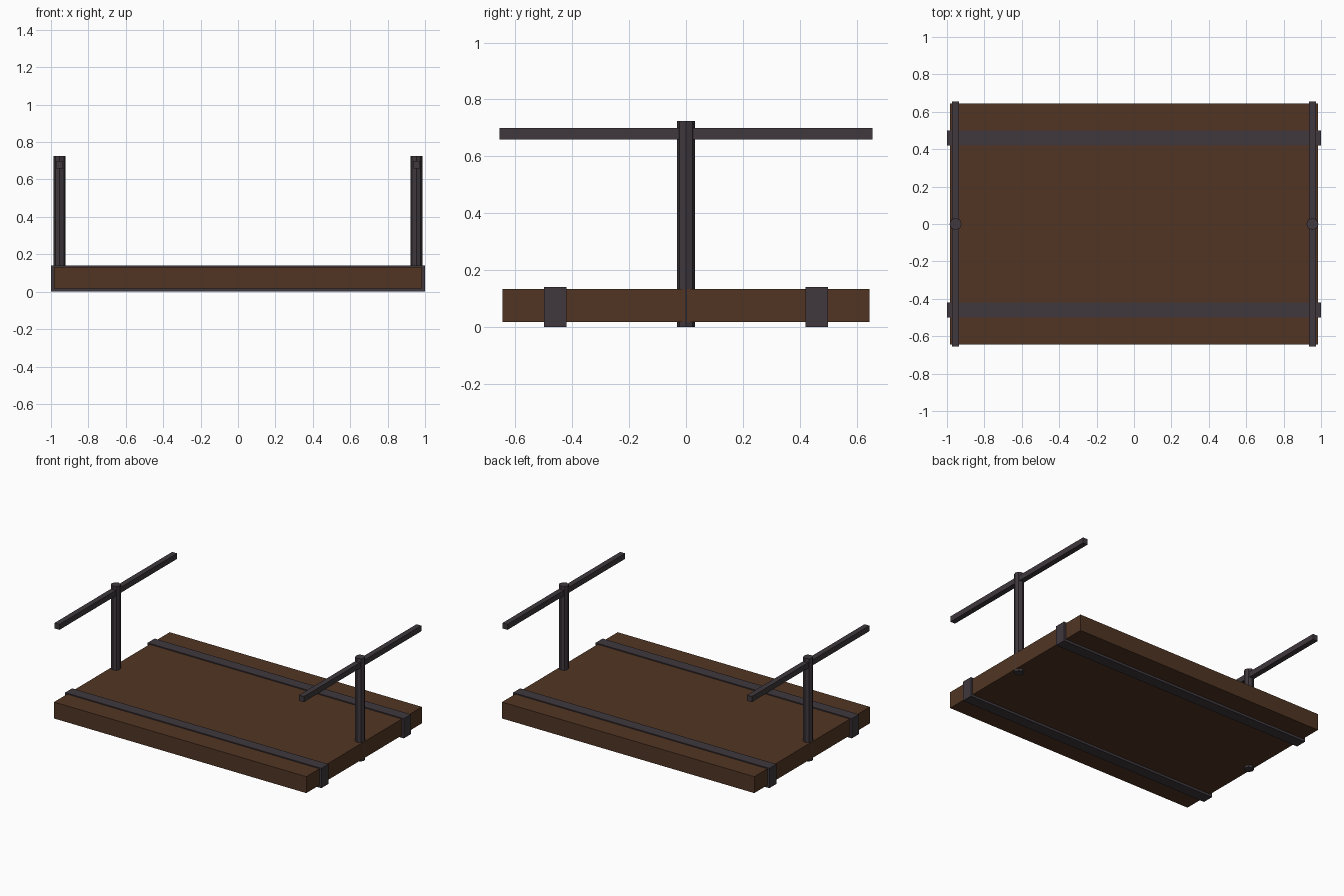
import bpy
import math

if "Cube" in bpy.data.objects:
    bpy.data.objects.remove(bpy.data.objects["Cube"])


def material(name, rgb):
    m = bpy.data.materials.new(name)
    m.diffuse_color = (*rgb, 1.0)
    m.use_nodes = True
    m.node_tree.nodes["Principled BSDF"].inputs["Base Color"].default_value = m.diffuse_color
    return m


wood = material("brown wood", (0.082, 0.036, 0.017))
iron = material("dark iron", (0.050, 0.039, 0.047))


def finish(ob, name, mat):
    ob.name = name
    ob.data.materials.append(mat)
    return ob


def box(name, mat, x0, x1, y0, y1, z0, z1):
    bpy.ops.mesh.primitive_cube_add(
        size=1, location=((x0 + x1) / 2, (y0 + y1) / 2, (z0 + z1) / 2))
    ob = bpy.context.object
    ob.scale = (x1 - x0, y1 - y0, z1 - z0)
    bpy.ops.object.transform_apply(location=False, rotation=False, scale=True)
    return finish(ob, name, mat)


# Wooden platform
box("platform", wood, -0.985, 0.985, -0.645, 0.645, 0.017, 0.133)

# Iron straps wrapped around the platform
for side, s in (("front", -1), ("back", 1)):
    c = s * 0.46
    box(side + "_strap", iron, -1.0, 1.0, c - 0.039, c + 0.039, 0.0, 0.14)

# Octagonal post and square crossbar at each end
for side, s in (("left", -1), ("right", 1)):
    x = s * 0.954
    bpy.ops.mesh.primitive_cylinder_add(
        vertices=8, radius=0.0325, depth=0.725, location=(x, 0, 0.3625))
    finish(bpy.context.object, side + "_post", iron)
    box(side + "_crossbar", iron, x - 0.019, x + 0.019, -0.656, 0.656, 0.66, 0.699)
